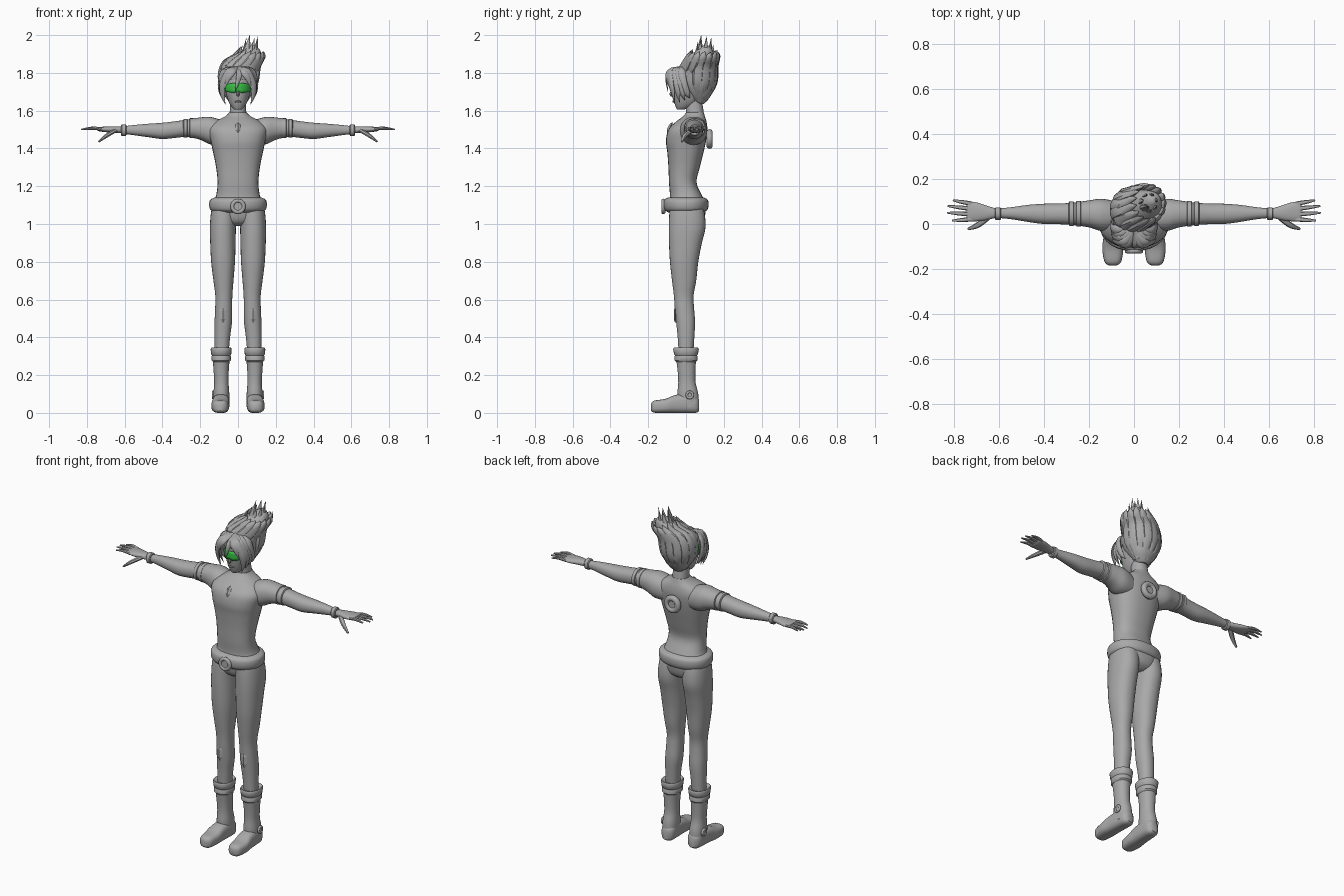
import bpy, bmesh, math, random
from mathutils import Vector

random.seed(4)
cube = bpy.data.objects.get("Cube")
if cube:
    bpy.data.objects.remove(cube, do_unlink=True)


def make_material(name, colour):
    mat = bpy.data.materials.new(name)
    mat.use_nodes = True
    mat.diffuse_color = colour
    mat.node_tree.nodes["Principled BSDF"].inputs["Base Color"].default_value = colour
    return mat


GREY = make_material("plain grey", (.4, .4, .4, 1))
GREEN = make_material("visor green", (.04, .55, .06, 1))
parts = []


def finish(obj, mat, mirror=False):
    obj.data.materials.append(mat)
    if mirror:
        obj.modifiers.new("Mirror", 'MIRROR')
    parts.append(obj)
    return obj


def spline(rows, steps):
    """Smooth curve through rows of any length."""
    rows = [Vector(r) for r in rows]
    if steps == 1:
        return rows
    out = []
    for i in range(len(rows) - 1):
        a, b, c, d = (rows[max(i - 1, 0)], rows[i], rows[i + 1],
                      rows[min(i + 2, len(rows) - 1)])
        for k in range(steps):
            t = k / steps
            out.append(b + (c - a) * (t / 2) + (a * 2 - b * 5 + c * 4 - d) * (t * t / 2)
                       + (b * 3 - a - c * 3 + d) * (t ** 3 / 2))
    return out + [rows[-1]]


def skin(name, loops, mat=GREY, mirror=False, closed=True):
    """Bridge equal loops of points into one surface."""
    bm = bmesh.new()
    rings = [[bm.verts.new(p) for p in loop] for loop in loops]
    n = len(rings[0])
    for low, high in zip(rings, rings[1:]):
        for i in range(n if closed else n - 1):
            j = (i + 1) % n
            bm.faces.new((low[i], low[j], high[j], high[i]))
    if closed:
        bm.faces.new(rings[0])
        bm.faces.new(rings[-1])
    bmesh.ops.recalc_face_normals(bm, faces=bm.faces[:])
    mesh = bpy.data.meshes.new(name)
    bm.to_mesh(mesh)
    bm.free()
    obj = bpy.data.objects.new(name, mesh)
    bpy.context.collection.objects.link(obj)
    return finish(obj, mat, mirror)


def power(v, e):
    return math.copysign(abs(v) ** (2 / e), v)


def loft(name, axis, rows, mirror=False, e=2.2, steps=4, n=28):
    """Rows hold: place on axis, two centre values, two radii."""
    loops = []
    for t, ca, cb, ra, rb in spline(rows, steps):
        loop = []
        for i in range(n):
            ang = math.tau * i / n
            p = [ca + ra * power(math.cos(ang), e), cb + rb * power(math.sin(ang), e)]
            p.insert(axis, t)
            loop.append(p)
        loops.append(loop)
    return skin(name, loops, mirror=mirror)


def tube(name, points, width, depth, profile, facing, mirror=False, n=8):
    """Flattened tapering tube; profile scales the section at each point."""
    rows = spline([(*p, s) for p, s in zip(points, profile)], 5)
    loops = []
    for i, row in enumerate(rows):
        t = (rows[min(i + 1, len(rows) - 1)] - rows[max(i - 1, 0)]).to_3d().normalized()
        side = t.cross(Vector(facing)).normalized()
        out = side.cross(t)
        s = max(row[3], .02)
        loops.append([row.to_3d() + side * (width * s * math.cos(math.tau * k / n))
                      + out * (depth * s * math.sin(math.tau * k / n)) for k in range(n)])
    return skin(name, loops, mirror=mirror)


def emblem(name, place, rotation, major, minor):
    """Ring with a disc filling its middle."""
    bpy.ops.mesh.primitive_torus_add(location=place, rotation=rotation, major_radius=major,
                                     minor_radius=minor, major_segments=28, minor_segments=10)
    ring = finish(bpy.context.object, GREY)
    ring.name = name + "_ring"
    bpy.ops.mesh.primitive_cylinder_add(location=place, rotation=rotation, radius=major,
                                        depth=minor, vertices=28)
    finish(bpy.context.object, GREY).name = name + "_disc"


def diamond(name, place, scale, tilt=0):
    bpy.ops.mesh.primitive_uv_sphere_add(segments=4, ring_count=2, radius=1, location=place,
                                         rotation=(tilt, 0, 0))
    obj = finish(bpy.context.object, GREY)
    obj.name, obj.scale = name, scale


# Torso and neck
loft("torso", 2, [
    (.99, 0, .01, .05, .05), (1.02, 0, .01, .11, .085), (1.1, 0, .008, .135, .097),
    (1.15, 0, 0, .116, .085), (1.22, 0, -.017, .108, .073), (1.3, 0, -.01, .116, .083),
    (1.38, 0, -.003, .132, .096), (1.44, 0, 0, .145, .106), (1.5, 0, .01, .155, .103),
    (1.54, 0, .027, .125, .082), (1.57, 0, .042, .068, .058), (1.59, 0, .047, .046, .047)],
    e=2.4)
loft("neck", 2, [(1.55, 0, .045, .05, .05), (1.58, 0, .047, .045, .047),
                 (1.61, 0, .045, .043, .046), (1.68, 0, .04, .04, .04)])

# Legs and boots
loft("leg", 2, [
    (1.12, .07, 0, .06, .08), (1.06, .075, .005, .068, .093), (.98, .08, .006, .069, .097),
    (.9, .08, -.003, .067, .087), (.8, .079, -.01, .063, .075), (.7, .077, -.01, .053, .064),
    (.62, .075, -.012, .045, .052), (.55, .076, -.008, .045, .051),
    (.48, .078, -.002, .046, .05), (.4, .083, 0, .041, .044), (.3, .087, 0, .036, .038)],
    mirror=True)
loft("boot_shaft", 2, [
    (.03, .088, .015, .041, .053), (.1, .088, .01, .042, .055), (.16, .088, .005, .038, .046),
    (.22, .089, .003, .04, .047), (.3, .089, 0, .046, .054)], mirror=True)
loft("boot_foot", 1, [
    (-.185, .094, .03, .016, .018), (-.168, .094, .033, .037, .032),
    (-.11, .094, .037, .047, .037), (-.06, .091, .047, .045, .047),
    (0, .088, .05, .043, .05), (.05, .086, .045, .038, .045), (.07, .086, .04, .02, .03)],
    mirror=True, e=2.8)
loft("boot_cuff_lower", 2, [
    (.27, .089, 0, .044, .052), (.278, .089, 0, .051, .06), (.3, .089, 0, .051, .06),
    (.308, .089, 0, .047, .055)], mirror=True, steps=1)
loft("boot_cuff_upper", 2, [
    (.302, .089, 0, .048, .056), (.31, .089, 0, .053, .063), (.338, .089, 0, .056, .068),
    (.345, .089, 0, .052, .064), (.335, .089, 0, .04, .045)], mirror=True, steps=1)
for side, label in ((1, "left"), (-1, "right")):
    emblem(label + "_ankle", (side * .132, .02, .095), (0, math.pi / 2, 0), .016, .007)
    diamond(label + "_knee_diamond", (side * .08, -.057, .52), (.02, .009, .045))

# Belt, buckle, chest mark and back unit
loft("belt", 2, [
    (1.062, 0, 0, .125, .095), (1.075, 0, 0, .146, .113), (1.1, 0, 0, .153, .12),
    (1.127, 0, 0, .148, .116), (1.14, 0, 0, .125, .095)])
emblem("buckle", (0, -.12, 1.093), (math.pi / 2, 0, 0), .03, .011)
emblem("back_unit", (0, .125, 1.45), (math.pi / 2, 0, 0), .035, .017)
diamond("chest_diamond", (0, -.086, 1.512), (.014, .01, .032), -.5)

# Arms with bands and wrist cuffs
loft("arm", 0, [
    (.06, .035, 1.48, .06, .06), (.14, .04, 1.493, .072, .073), (.2, .045, 1.505, .06, .059),
    (.27, .045, 1.507, .05, .046), (.33, .045, 1.5, .046, .044), (.4, .045, 1.493, .045, .043),
    (.47, .047, 1.495, .038, .036), (.55, .048, 1.497, .026, .027),
    (.62, .048, 1.497, .02, .018)], mirror=True)
for name, x, half, ry, rz in (("inner_arm_band", .246, .013, .057, .053),
                              ("outer_arm_band", .278, .013, .055, .05),
                              ("wrist_cuff", .605, .014, .028, .031)):
    cz = 1.497 if x > .5 else 1.507
    loft(name, 0, [(x + half * k, .046, cz, ry * s, rz * s) for k, s in
                   ((-1, .85), (-.7, 1), (.7, 1), (1, .85))], mirror=True, steps=1)

# Hands
loft("palm", 0, [
    (.61, .048, 1.498, .02, .017), (.66, .05, 1.5, .033, .017), (.7, .054, 1.501, .042, .015),
    (.735, .056, 1.502, .044, .011), (.745, .056, 1.502, .038, .006)], mirror=True)
for name, y, tip_x, tip_y in (("little_finger", .09, .805, .105), ("ring_finger", .067, .828, .08),
                              ("middle_finger", .043, .83, .05), ("index_finger", .021, .808, .015)):
    tube(name, [(.72, y, 1.502), ((.72 + tip_x) / 2, (y + tip_y) / 2, 1.507), (tip_x, tip_y, 1.5)],
         .01, .009, (1, .9, .4), (0, 0, 1), mirror=True)
tube("thumb", [(.65, .03, 1.495), (.695, -.005, 1.468), (.737, -.022, 1.436)],
     .014, .012, (1, .9, .4), (0, 0, 1), mirror=True)

# Head and face
loft("head", 2, [
    (1.605, 0, -.03, .018, .016), (1.62, 0, -.012, .034, .042), (1.65, 0, .003, .051, .066),
    (1.7, 0, .01, .066, .081), (1.75, 0, .015, .071, .087), (1.8, 0, .02, .065, .08),
    (1.83, 0, .02, .04, .05)])
tube("nose", [(0, -.07, 1.71), (0, -.078, 1.69), (0, -.077, 1.676)], .009, .009,
     (.5, 1, .6), (0, -1, 0))
tube("lips", [(-.018, -.06, 1.647), (0, -.067, 1.648), (.018, -.06, 1.647)], .006, .006,
     (.3, 1, .3), (0, -1, 0))

# Visor wrapping the eyes, notched over the nose
loops = []
for level in (0, .33, .67, 1):
    loop = []
    for k in range(-12, 13):
        ang, u = k / 12 * 1.15, abs(k / 12)
        low = 1.69 + .012 * u + .012 * max(0, 1 - u * 4)
        high = 1.748 - .018 * u ** 2
        loop.append((.074 * math.sin(ang), .012 - .095 * math.cos(ang), low + (high - low) * level))
    loops.append(loop)
visor = skin("visor", loops, GREEN, closed=False)
visor.modifiers.new("Thickness", 'SOLIDIFY').thickness = .005

# Hair body and cap
loft("hair_body", 2, [
    (1.635, 0, .07, .03, .025), (1.68, 0, .072, .07, .06), (1.74, 0, .06, .092, .092),
    (1.8, 0, .06, .1, .1), (1.84, .02, .073, .092, .083), (1.88, .048, .085, .075, .066),
    (1.92, .072, .1, .045, .042), (1.945, .08, .105, .012, .012)])
loft("hair_cap", 2, [
    (1.762, 0, .02, .08, .098), (1.795, 0, .015, .09, .095), (1.82, 0, .01, .072, .078),
    (1.838, 0, .01, .025, .03)])

# Swept up locks: an outer ring, then an inner ring with higher tips
for layer, count, reach, top in ((0, 15, 1, 1.905), (1, 7, .5, 1.95)):
    for i in range(count):
        ang = math.tau * (i + .3 * layer) / count
        c, s = math.cos(ang), math.sin(ang)
        tip = top + random.uniform(0, .045)
        front = s < -.4
        base = (.07 * c, .02 + .06 * s, 1.8) if front else (.045 * c, .07 + .035 * s, 1.652)
        low = (.08 * c, .05 + .075 * s, 1.815) if front else (.088 * c, .062 + .086 * s, 1.745)
        r = .55 + .45 * reach
        tube("hair_lock", [base, low, (.012 + .092 * c * r, .07 + .085 * s * r, 1.835),
                           (.055 + .078 * c * reach, .09 + .08 * s * reach, 1.885),
                           (.075 + .062 * c * reach, .1 + .075 * s * reach, tip)],
             .028, .018, (.35, 1, 1, .7, 0), (c, s, .05))
tube("hair_tip_lock", [(.03, .05, 1.82), (.045, .07, 1.9), (.062, .08, 2)], .03, .022,
     (1, .85, 0), (-.5, -1, 0))

# Fringe falling to both sides, plus one strand over the nose
for side in (1, -1):
    for k in range(4):
        f = k / 3
        tube("fringe_lock", [
            (side * .008, -.02 + .04 * f, 1.828), (side * (.045 + .03 * f), -.083 + .06 * f, 1.812),
            (side * (.078 + .018 * f), -.08 + .065 * f, 1.75),
            (side * (.083 + .008 * f), -.068 + .075 * f, 1.69),
            (side * (.066 + .01 * f), -.06 + .08 * f, 1.63 + .012 * k)],
            .021, .011, (.5, 1, 1, .7, 0), (side * (.6 + f), -1 + .6 * f, .3))
    tube("brow_lock", [(side * .01, -.03, 1.83), (side * .03, -.09, 1.808),
                       (side * .055, -.097, 1.77), (side * .07, -.085, 1.715)],
         .02, .01, (.6, 1, .8, 0), (side * .3, -1, .2))
tube("centre_strand", [(0, -.03, 1.83), (.008, -.09, 1.805), (0, -.102, 1.76), (-.016, -.096, 1.7)],
     .015, .008, (.8, 1, .8, 0), (0, -1, .2))

# Smooth shading with crisp edges
bpy.ops.object.select_all(action='DESELECT')
for obj in parts:
    obj.select_set(True)
bpy.context.view_layer.objects.active = parts[0]
bpy.ops.object.shade_smooth_by_angle(angle=math.radians(42))
